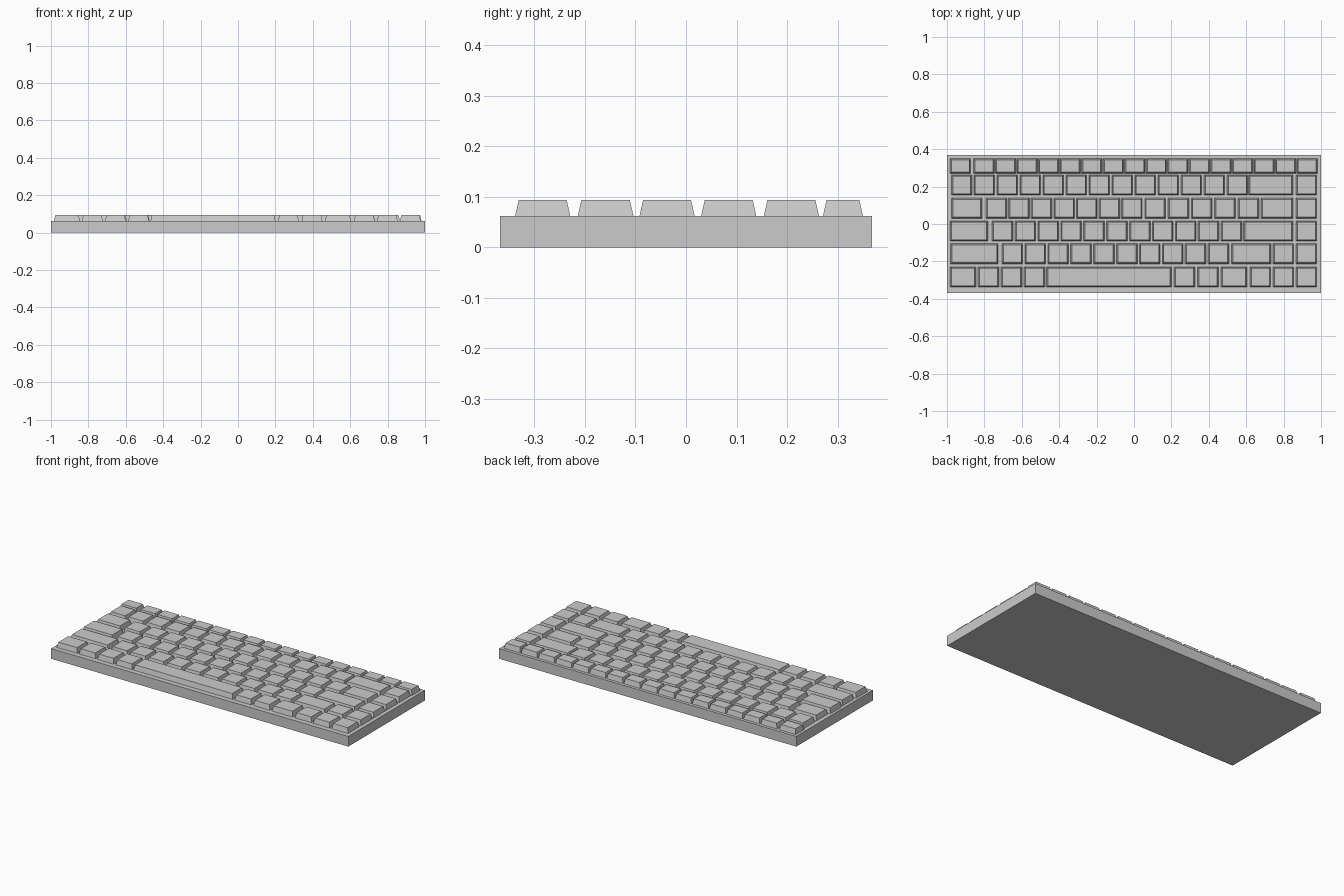
import bpy, bmesh

if "Cube" in bpy.data.objects:
    bpy.data.objects.remove(bpy.data.objects["Cube"])

DECK, TOP, TAPER = 0.062, 0.093, 0.007
W = 0.111  # standard key width


def frustum(bm, x0, x1, y0, y1, z0, z1, inset):
    """Box whose top face is pulled in by inset."""
    lo = [bm.verts.new(p) for p in ((x0, y0, z0), (x1, y0, z0), (x1, y1, z0), (x0, y1, z0))]
    i = inset
    hi = [bm.verts.new(p) for p in ((x0 + i, y0 + i, z1), (x1 - i, y0 + i, z1),
                                    (x1 - i, y1 - i, z1), (x0 + i, y1 - i, z1))]
    bm.faces.new(lo[::-1])
    bm.faces.new(hi)
    for k in range(4):
        n = (k + 1) % 4
        bm.faces.new((lo[k], lo[n], hi[n], hi[k]))


def make_object(name, bm):
    mesh = bpy.data.meshes.new(name)
    bm.to_mesh(mesh)
    bm.free()
    obj = bpy.data.objects.new(name, mesh)
    bpy.context.collection.objects.link(obj)


# Case: plain slab
bm = bmesh.new()
frustum(bm, -1, 1, -0.368, 0.368, 0, DECK, 0)
make_object("case", bm)

# Key rows: name, front y, back y, then runs of (left x, key width, count, pitch)
rows = [
    ("space_row", -0.338, -0.229, [
        (-0.984, 0.139, 1, 0), (-0.834, W, 3, 0.1235), (-0.468, 0.668, 1, 0),
        (0.214, W, 2, 0.126), (0.465, 0.139, 1, 0), (0.620, W, 3, 0.123)]),
    ("shift_row", -0.214, -0.104, [
        (-0.980, 0.254, 1, 0), (-0.706, W, 10, 0.1225),
        (0.521, 0.211, 1, 0), (0.743, W, 2, 0.123)]),
    ("home_row", -0.092, 0.017, [
        (-0.984, 0.203, 1, 0), (-0.759, W, 11, 0.1225),
        (0.586, 0.264, 1, 0), (0.866, W, 1, 0)]),
    ("upper_row", 0.030, 0.139, [
        (-0.975, 0.162, 1, 0), (-0.791, W, 6, 0.1208), (-0.067, W, 6, 0.1246),
        (0.679, 0.171, 1, 0), (0.866, W, 1, 0)]),
    ("number_row", 0.154, 0.263, [
        (-0.975, 0.109, 1, 0), (-0.856, W, 12, 0.123),
        (0.613, 0.237, 1, 0), (0.866, W, 1, 0)]),
    ("function_row", 0.271, 0.350, [
        (-0.984, W, 1, 0), (-0.857, 0.110, 16, 0.1152)]),
]

for name, y0, y1, runs in rows:
    bm = bmesh.new()
    for x, width, count, pitch in runs:
        for i in range(count):
            left = x + i * pitch
            frustum(bm, left, left + width, y0, y1, DECK, TOP, TAPER)
    make_object(name + "_keys", bm)
